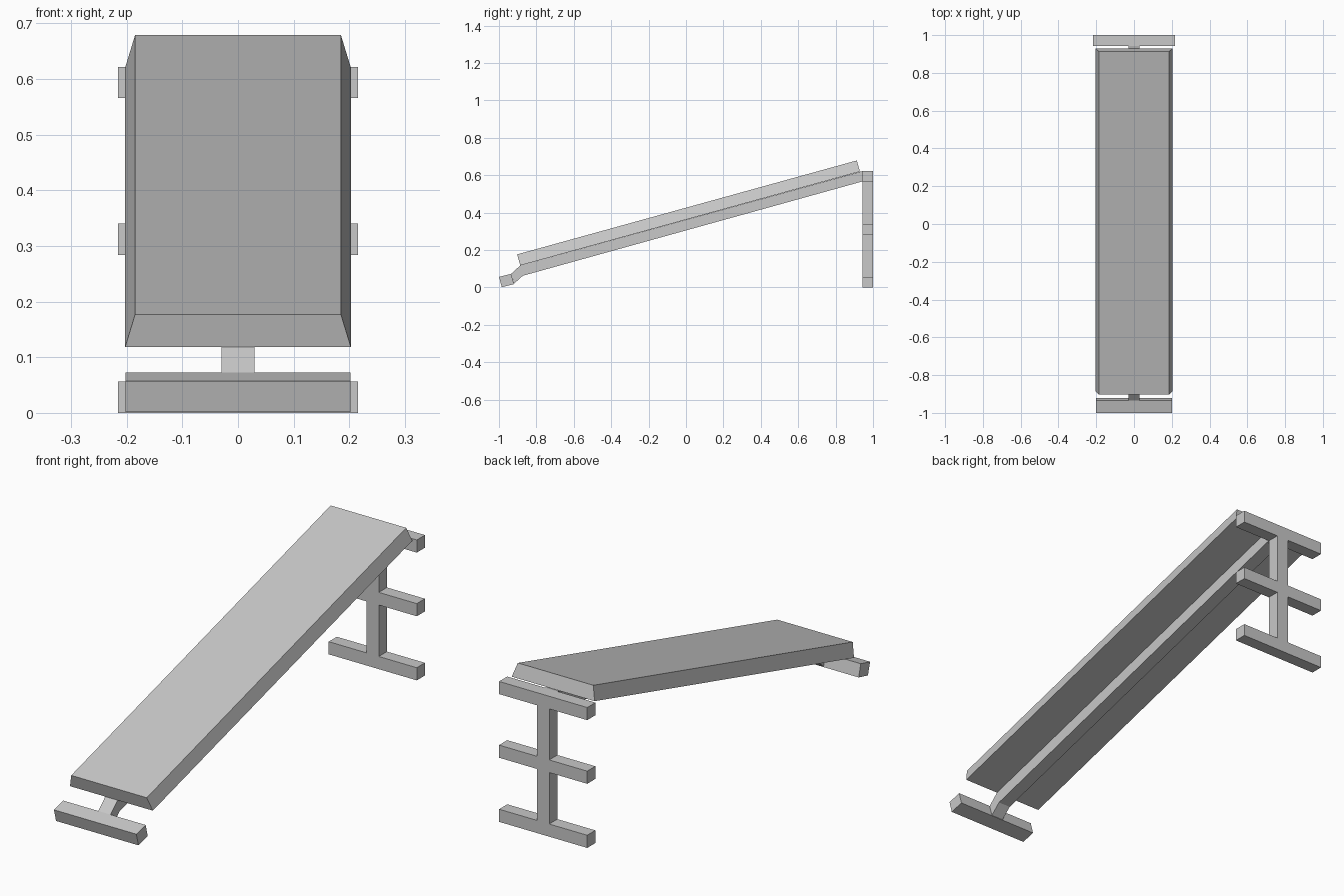
import bpy
import bmesh

cube = bpy.data.objects.get("Cube")
if cube:
    bpy.data.objects.remove(cube, do_unlink=True)

grey = bpy.data.materials.new("plain grey")
grey.use_nodes = True
colour = (0.58, 0.58, 0.58, 1)
grey.diffuse_color = colour
grey.node_tree.nodes["Principled BSDF"].inputs["Base Color"].default_value = colour


def side_profile(name, points):
    """Sweep a side profile of (y, z, half width) points across x."""
    bm = bmesh.new()
    left = [bm.verts.new((w, y, z)) for y, z, w in points]
    right = [bm.verts.new((-w, y, z)) for y, z, w in points]
    bm.faces.new(left)
    bm.faces.new(right[::-1])
    for i in range(len(points)):
        j = (i + 1) % len(points)
        bm.faces.new((left[i], right[i], right[j], left[j]))
    bmesh.ops.recalc_face_normals(bm, faces=bm.faces)
    mesh = bpy.data.meshes.new(name)
    bm.to_mesh(mesh)
    bm.free()
    mesh.materials.append(grey)
    obj = bpy.data.objects.new(name, mesh)
    bpy.context.collection.objects.link(obj)
    return obj


def bar(name, half_width, z_low, z_high):
    y0, y1 = 0.943, 1.0
    return side_profile(name, [(y, z, half_width) for y, z in
                               ((y0, z_low), (y1, z_low), (y1, z_high), (y0, z_high))])


# Sloping board, narrower on top so its long sides are bevelled
base, top = 0.203, 0.185
side_profile("bench_board", [(-0.886, 0.118, base), (0.93, 0.62, base),
                             (0.913, 0.679, top), (-0.903, 0.177, top)])

# Spine under the board, bending down to the front foot
spine = 0.03
side_profile("spine_beam", [(-0.886, 0.118, spine), (0.943, 0.622, spine),
                            (0.943, 0.567, spine), (-0.872, 0.063, spine)])
side_profile("spine_neck", [(-0.935, 0.073, spine), (-0.886, 0.118, spine),
                            (-0.872, 0.063, spine), (-0.92, 0.02, spine)])

# Tilted front foot
foot = 0.202
side_profile("front_foot", [(-1.0, 0.057, foot), (-0.935, 0.073, foot),
                            (-0.92, 0.018, foot), (-0.985, 0.002, foot)])

# Rear post pieces between three crossbars
thick, wide = 0.056, 0.216
levels = {"lower": 0.0, "middle": 0.284, "upper": 0.566}
for label, z in levels.items():
    bar("rear_crossbar_" + label, wide, z, z + thick)
bar("rear_post_lower", spine, thick, levels["middle"])
bar("rear_post_upper", spine, levels["middle"] + thick, levels["upper"])
